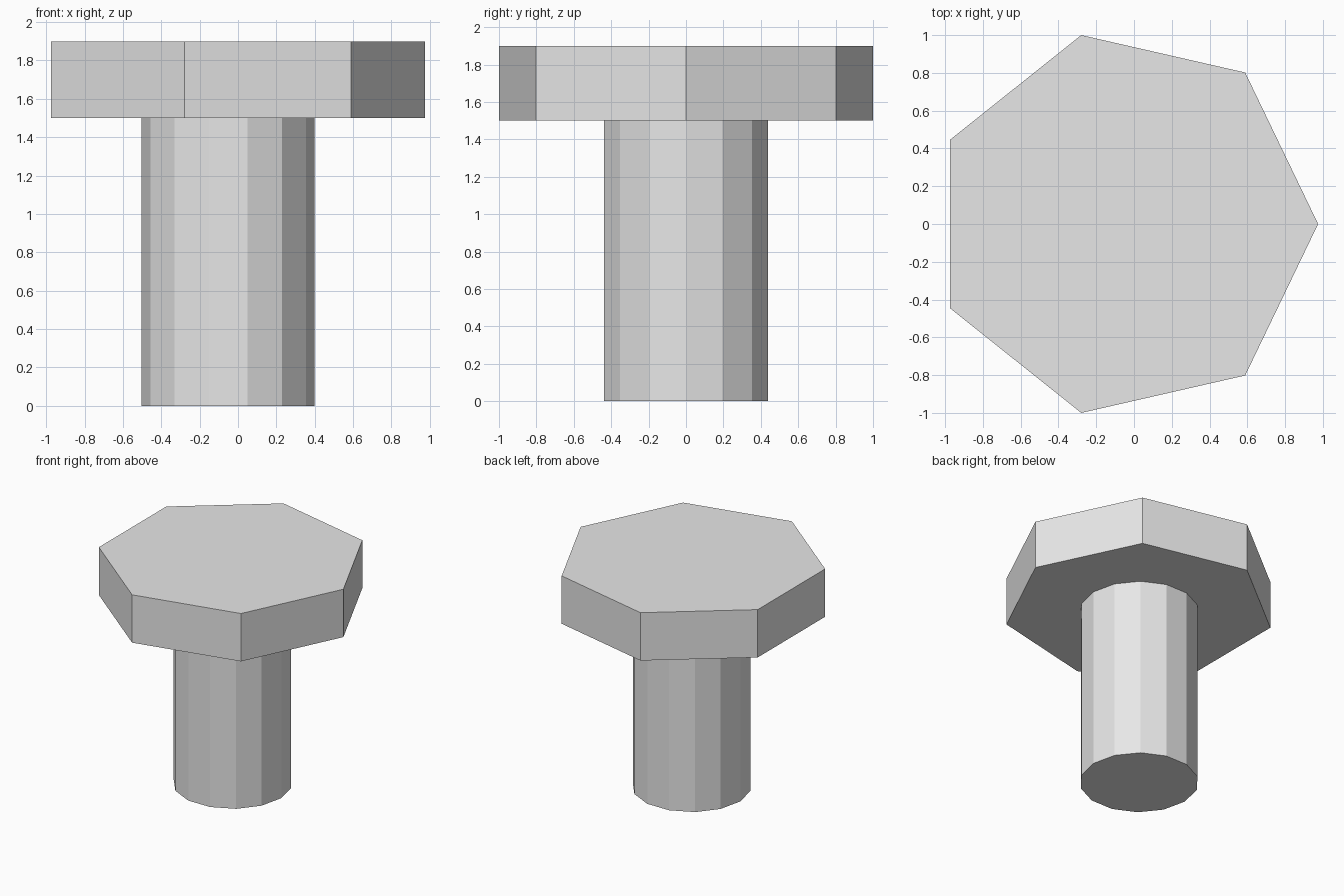
import bpy
import bmesh
import math

if "Cube" in bpy.data.objects:
    bpy.data.objects.remove(bpy.data.objects["Cube"])

CX = -0.051  # axis offset so the seven-sided head is centred by its bounds

steel = bpy.data.materials.new("steel grey")
steel.diffuse_color = (0.8, 0.8, 0.8, 1.0)
steel.use_nodes = True
steel.node_tree.nodes["Principled BSDF"].inputs["Base Color"].default_value = steel.diffuse_color


def prism(name, sides, radius, z0, z1, cap_top=True):
    """Flat-sided prism with its first corner pointing along +x."""
    bm = bmesh.new()
    rings = []
    for z in (z0, z1):
        rings.append([bm.verts.new((CX + radius * math.cos(2 * math.pi * i / sides),
                                    radius * math.sin(2 * math.pi * i / sides), z))
                      for i in range(sides)])
    low, high = rings
    bm.faces.new(low[::-1])
    if cap_top:
        bm.faces.new(high)
    for i in range(sides):
        j = (i + 1) % sides
        bm.faces.new((low[i], low[j], high[j], high[i]))
    mesh = bpy.data.meshes.new(name)
    bm.to_mesh(mesh)
    bm.free()
    mesh.materials.append(steel)
    obj = bpy.data.objects.new(name, mesh)
    bpy.context.collection.objects.link(obj)
    return obj


# Fourteen-sided shaft, open where it meets the head
prism("bolt_shaft", 14, 0.451, 0.0, 1.5, cap_top=False)
# Seven-sided head
prism("bolt_head", 7, 1.0257, 1.5, 1.9)
